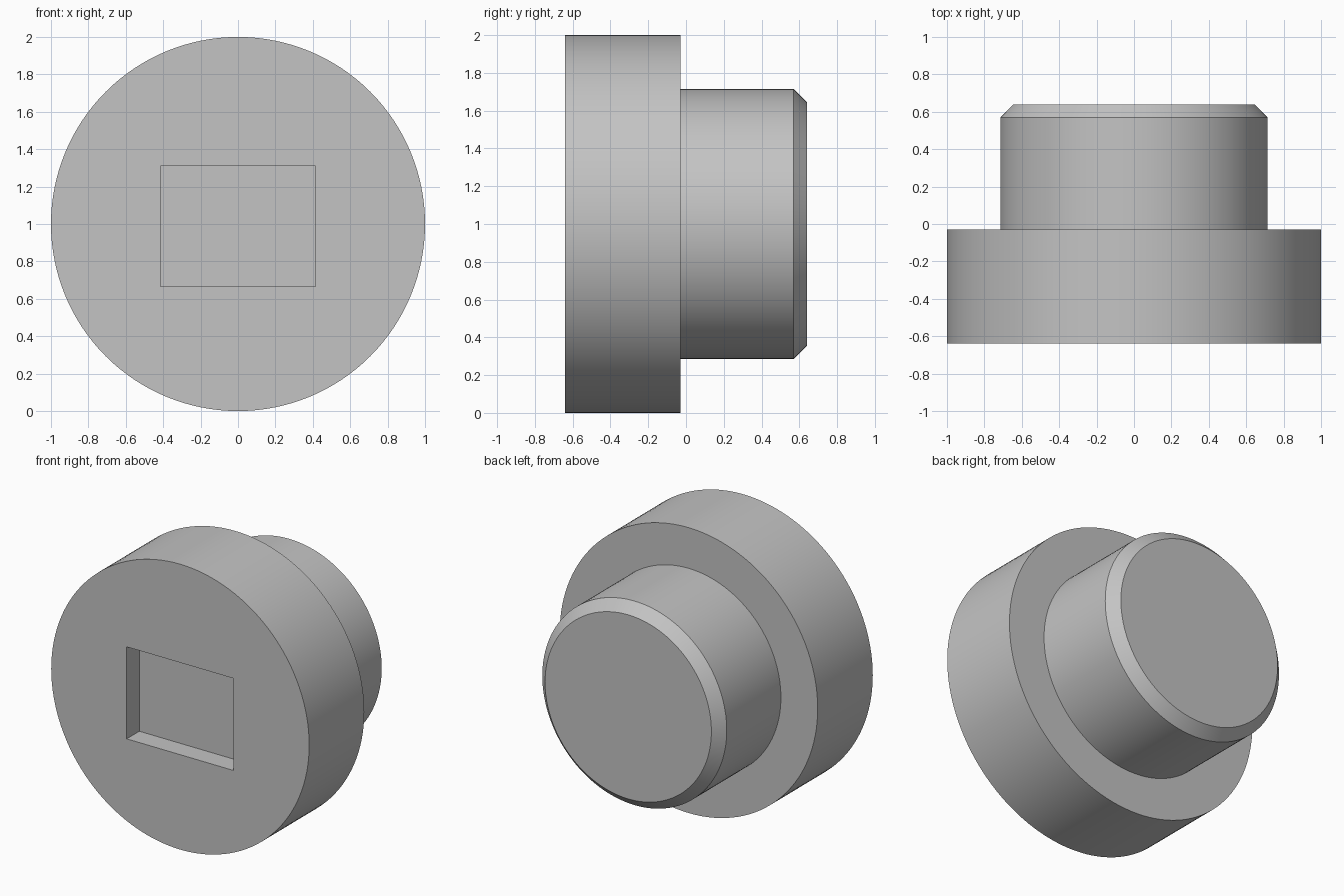
import bpy
import bmesh
import math
from mathutils import Matrix, Vector

SEGMENTS = 128
AXIS_Z = 1.0

cube = bpy.data.objects.get("Cube")
if cube:
    bpy.data.objects.remove(cube, do_unlink=True)

# Plain grey
grey = bpy.data.materials.new("plain_grey")
grey.use_nodes = True
colour = (0.55, 0.55, 0.55, 1.0)
grey.diffuse_color = colour
grey.node_tree.nodes["Principled BSDF"].inputs["Base Color"].default_value = colour


def add_object(name, bm):
    bmesh.ops.recalc_face_normals(bm, faces=bm.faces)
    mesh = bpy.data.meshes.new(name)
    bm.to_mesh(mesh)
    bm.free()
    mesh.materials.append(grey)
    obj = bpy.data.objects.new(name, mesh)
    bpy.context.collection.objects.link(obj)
    return obj


def turned_solid(name, profile):
    """Solid of revolution about the y axis from (radius, y) points."""
    bm = bmesh.new()
    rings = []
    for radius, y in profile:
        ring = []
        for i in range(SEGMENTS):
            a = math.tau * i / SEGMENTS
            ring.append(bm.verts.new((radius * math.cos(a), y, AXIS_Z + radius * math.sin(a))))
        rings.append(ring)
    for r0, r1 in zip(rings, rings[1:]):
        for i in range(SEGMENTS):
            j = (i + 1) % SEGMENTS
            bm.faces.new((r0[i], r0[j], r1[j], r1[i]))
    bm.faces.new(rings[0])
    bm.faces.new(rings[-1])
    return add_object(name, bm)


def box(name, low, high):
    low, high = Vector(low), Vector(high)
    bm = bmesh.new()
    size = Matrix.Diagonal((*(high - low), 1.0))
    bmesh.ops.create_cube(bm, size=1.0, matrix=Matrix.Translation((low + high) / 2) @ size)
    return add_object(name, bm)


# Wide front head stepping down to a narrower shank with a chamfered end
body = turned_solid("stepped_plug", [
    (1.0, -0.64), (1.0, -0.03), (0.715, -0.03), (0.715, 0.57), (0.645, 0.64)])

# Shallow rectangular pocket in the front face
cutter = box("pocket_cutter", (-0.415, -0.8, 0.665), (0.415, -0.5, 1.31))
cutter.hide_render = True
cutter.hide_set(True)
pocket = body.modifiers.new("pocket", "BOOLEAN")
pocket.operation = "DIFFERENCE"
pocket.solver = "EXACT"
pocket.object = cutter

# Bake the cut, then smooth the round walls and keep the rims sharp
bpy.ops.object.select_all(action="DESELECT")
body.select_set(True)
bpy.context.view_layer.objects.active = body
bpy.ops.object.modifier_apply(modifier=pocket.name)
bpy.data.objects.remove(cutter, do_unlink=True)
bpy.ops.object.shade_smooth_by_angle(angle=math.radians(30))
